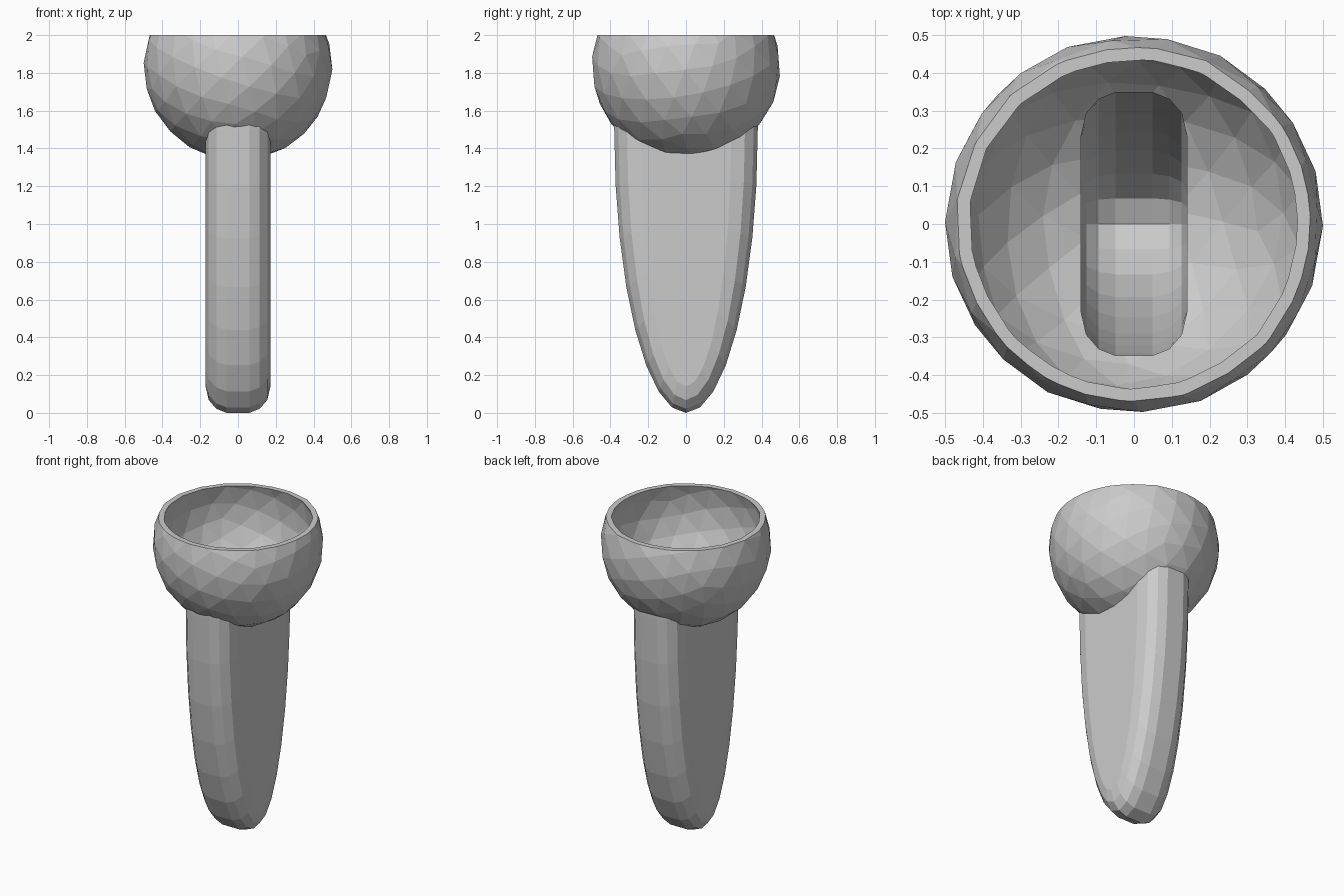
import bpy, bmesh, math
from mathutils import Matrix, Euler

if "Cube" in bpy.data.objects:
    bpy.data.objects.remove(bpy.data.objects["Cube"])

WALL = 0.032
BOWL_Z = 1.835


def to_object(name, bm):
    bmesh.ops.recalc_face_normals(bm, faces=bm.faces)
    mesh = bpy.data.meshes.new(name)
    bm.to_mesh(mesh)
    bm.free()
    ob = bpy.data.objects.new(name, mesh)
    bpy.context.collection.objects.link(ob)
    return ob


# Faceted ball, tilted so the facets look irregular
def ball(name, radius):
    bm = bmesh.new()
    mat = Matrix.Translation((0, 0, BOWL_Z)) @ Euler((0.3, 0.2, 0.5)).to_matrix().to_4x4()
    bmesh.ops.create_icosphere(bm, subdivisions=3, radius=radius, matrix=mat)
    return to_object(name, bm)


# Flat-sided stem with a half-ellipse outline, lofted across x with rounded edges
def stem(name, inset):
    k = 1 - inset / 0.17
    half = [(0.172, 0.14), (0.155, 0.068), (0.115, 0.022), (0.06, 0.0)]
    layers = [(-x * k, d * k) for x, d in half] + [(x * k, d * k) for x, d in reversed(half)]
    n = 16
    bm = bmesh.new()
    rings = []
    for x, d in layers:
        a, b = 0.38 - inset - d, 1.5 - inset - d
        pts = [(a, 1.6)]
        pts += [(a * math.cos(math.pi * i / n), 1.5 - b * math.sin(math.pi * i / n))
                for i in range(n + 1)]
        pts += [(-a, 1.6)]
        rings.append([bm.verts.new((x, y, z)) for y, z in pts])
    for r, s in zip(rings, rings[1:]):
        for i in range(len(r)):
            j = (i + 1) % len(r)
            bm.faces.new((r[i], r[j], s[j], s[i]))
    bm.faces.new(rings[0])
    bm.faces.new(rings[-1])
    return to_object(name, bm)


def boolean(ob, other, operation):
    mod = ob.modifiers.new(operation, 'BOOLEAN')
    mod.object = other
    mod.operation = operation
    mod.solver = 'EXACT'
    bpy.context.view_layer.objects.active = ob
    bpy.ops.object.modifier_apply(modifier=mod.name)
    bpy.data.objects.remove(other)


# Outer body and inner hollow
vessel = ball("hollow_stem_vessel", 0.5)
boolean(vessel, stem("outer_stem", 0), 'UNION')
hollow = ball("hollow", 0.5 - WALL)
boolean(hollow, stem("inner_stem", WALL), 'UNION')
boolean(vessel, hollow, 'DIFFERENCE')

# Level rim at z = 2
bm = bmesh.new()
bmesh.ops.create_cube(bm, size=2, matrix=Matrix.Translation((0, 0, 3)))
boolean(vessel, to_object("rim_cutter", bm), 'DIFFERENCE')
